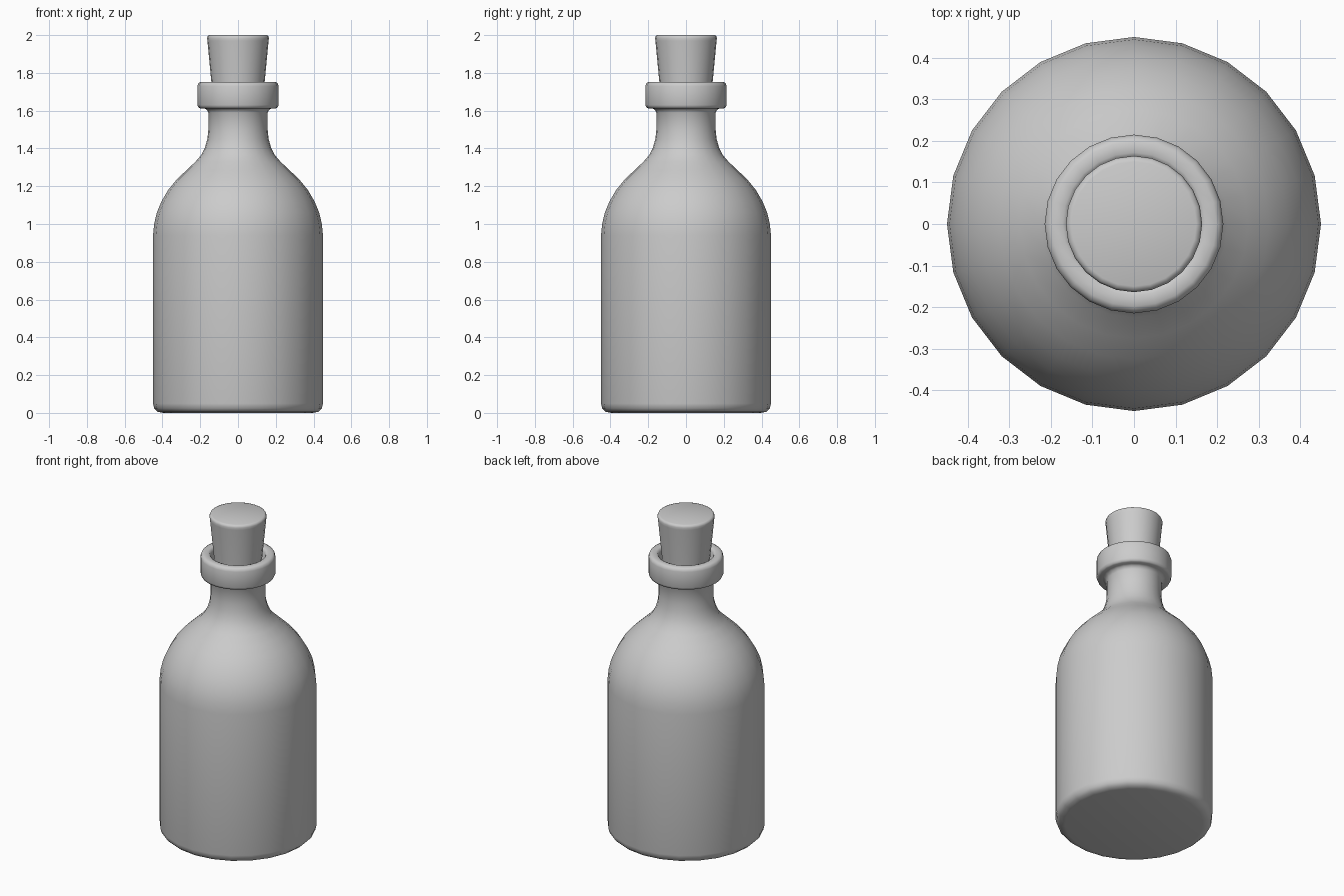
import bpy, bmesh, math

if "Cube" in bpy.data.objects:
    bpy.data.objects.remove(bpy.data.objects["Cube"])

SIDES = 24


def lathe(name, profile, angle=50):
    """Revolve an (r, z) profile round the z axis, with flat caps at both ends."""
    bm = bmesh.new()
    rings = []
    for r, z in profile:
        rings.append([bm.verts.new((r * math.cos(2 * math.pi * i / SIDES),
                                    r * math.sin(2 * math.pi * i / SIDES), z))
                      for i in range(SIDES)])
    for a, b in zip(rings, rings[1:]):
        for i in range(SIDES):
            j = (i + 1) % SIDES
            bm.faces.new((a[i], a[j], b[j], b[i]))
    bm.faces.new(rings[0][::-1])
    bm.faces.new(rings[-1])
    bmesh.ops.recalc_face_normals(bm, faces=bm.faces[:])
    mesh = bpy.data.meshes.new(name)
    bm.to_mesh(mesh)
    bm.free()
    ob = bpy.data.objects.new(name, mesh)
    bpy.context.collection.objects.link(ob)
    bpy.ops.object.select_all(action='DESELECT')
    ob.select_set(True)
    bpy.context.view_layer.objects.active = ob
    bpy.ops.object.shade_smooth_by_angle(angle=math.radians(angle))
    return ob


# Bottle: base, body, shoulder, neck, lip and the mouth going down inside
lathe("bottle", [
    (0.395, 0.0), (0.425, 0.006), (0.444, 0.024), (0.45, 0.05),
    (0.45, 0.94), (0.444, 1.0), (0.43, 1.06), (0.405, 1.12),
    (0.37, 1.18), (0.325, 1.235), (0.275, 1.283), (0.225, 1.33),
    (0.195, 1.365), (0.175, 1.405), (0.162, 1.45), (0.157, 1.5),
    (0.157, 1.59), (0.167, 1.607), (0.18, 1.612), (0.2, 1.612),
    (0.21, 1.617), (0.215, 1.63), (0.215, 1.73), (0.21, 1.745),
    (0.198, 1.752), (0.172, 1.752), (0.162, 1.747), (0.156, 1.735),
    (0.15, 1.69), (0.132, 1.64), (0.13, 1.5)])

# Cork: tapered stopper seated in the mouth
lathe("cork", [
    (0.125, 1.58), (0.14, 1.74), (0.162, 1.97), (0.164, 1.985),
    (0.16, 1.996), (0.15, 2.0)])
